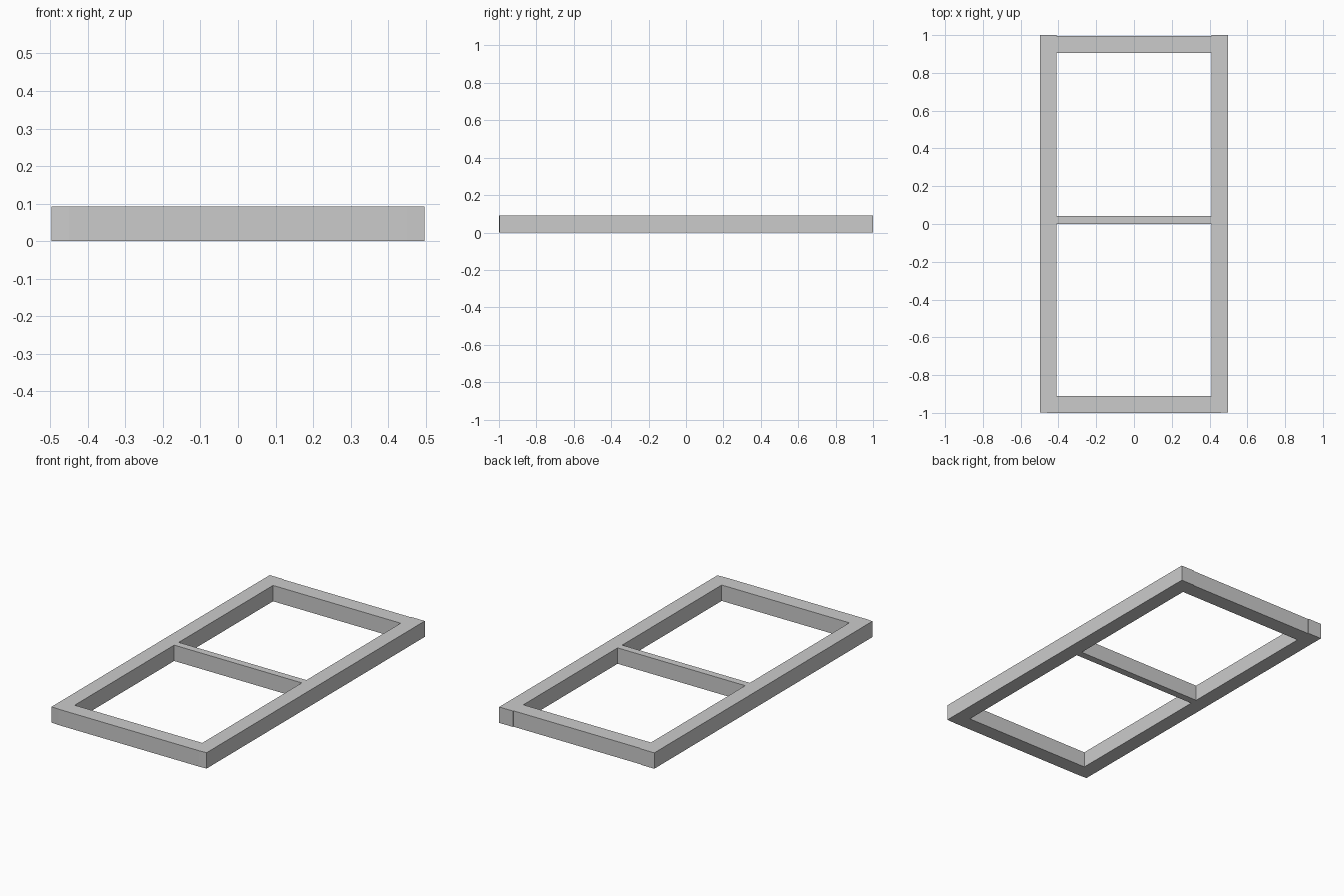
import bpy

if "Cube" in bpy.data.objects:
    bpy.data.objects.remove(bpy.data.objects["Cube"])

HEIGHT = 0.092
X_OUT, X_IN = 0.497, 0.409


def add_loop(curve, pts):
    """Closed straight-sided loop; inner loops become openings."""
    s = curve.splines.new('POLY')
    s.points.add(len(pts) - 1)
    for p, (x, y) in zip(s.points, pts):
        p.co = (x, y, 0, 1)
    s.use_cyclic_u = True


def rect(y0, y1):
    return [(-X_IN, y0), (X_IN, y0), (X_IN, y1), (-X_IN, y1)]


curve = bpy.data.curves.new("frame", 'CURVE')
curve.dimensions = '2D'
curve.fill_mode = 'BOTH'
curve.extrude = HEIGHT / 2

# outer outline: side rails stand slightly proud of the back rail
half = [(0.45, -1.0), (X_OUT, -0.997), (X_OUT, 1.0), (X_IN, 1.0), (X_IN, 0.996)]
add_loop(curve, half + [(-x, y) for x, y in reversed(half)])

# two openings, leaving the thin cross bar between them
add_loop(curve, rect(-0.911, 0.0))
add_loop(curve, rect(0.042, 0.905))

# solid frame as a mesh, resting on the ground
temp = bpy.data.objects.new("frame_profile", curve)
bpy.context.collection.objects.link(temp)
bpy.context.view_layer.update()
mesh = bpy.data.meshes.new_from_object(
    temp.evaluated_get(bpy.context.evaluated_depsgraph_get()))
bpy.data.objects.remove(temp)
for v in mesh.vertices:
    v.co.z += HEIGHT / 2
for p in mesh.polygons:
    p.use_smooth = False
frame = bpy.data.objects.new("frame_with_cross_bar", mesh)
bpy.context.collection.objects.link(frame)
